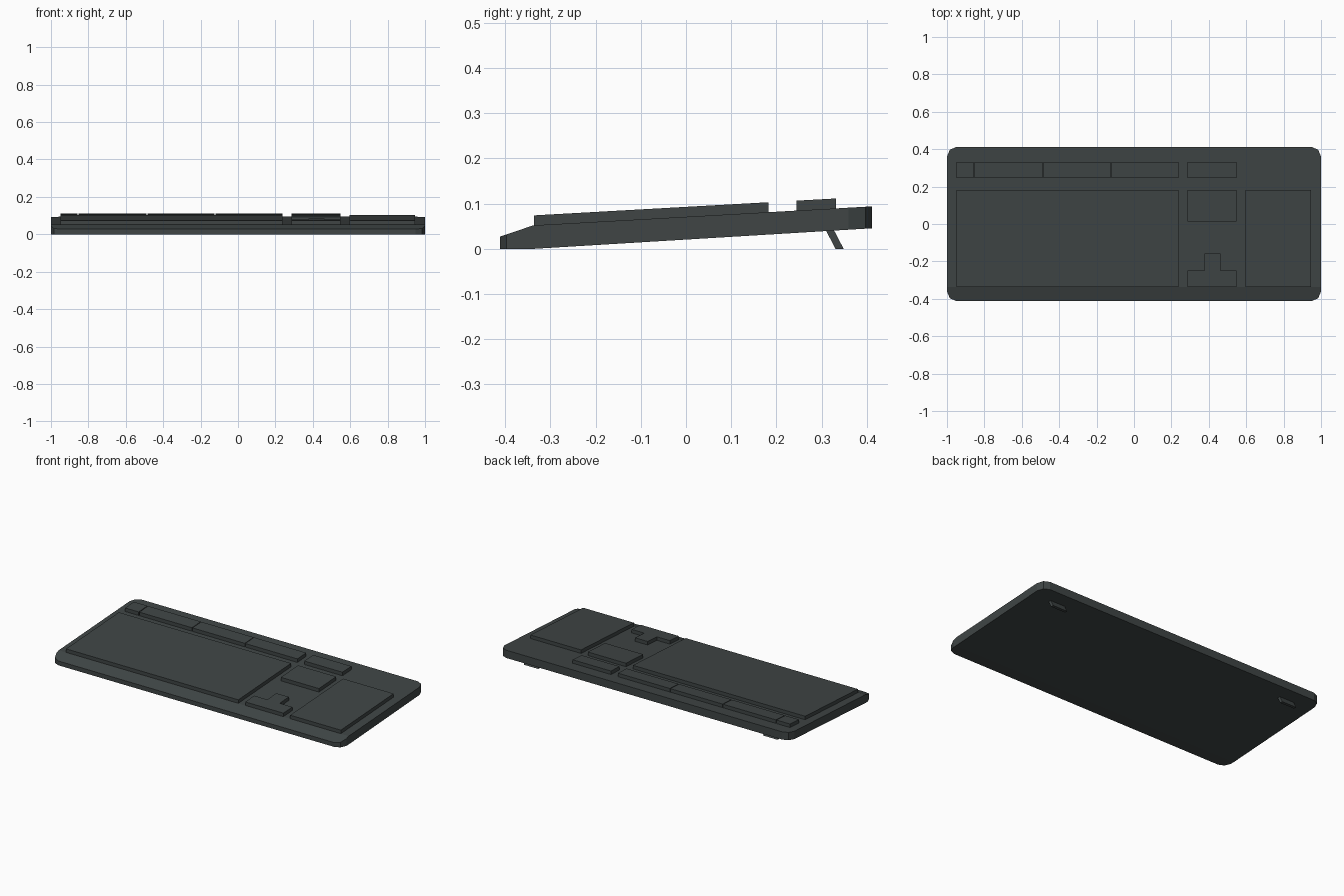
import bpy, bmesh

if "Cube" in bpy.data.objects:
    bpy.data.objects.remove(bpy.data.objects["Cube"])

mat = bpy.data.materials.new("charcoal plastic")
mat.diffuse_color = (0.05, 0.06, 0.06, 1)
mat.use_nodes = True
mat.node_tree.nodes["Principled BSDF"].inputs["Base Color"].default_value = mat.diffuse_color
BEND = -0.338      # y where the front lip meets the sloped deck


def deck_z(y):
    if y < BEND:
        return 0.027 + (y + 0.412) / (BEND + 0.412) * 0.025
    return 0.052 + 0.056 * (y - BEND)


def base_z(y):
    return max(0.0, 0.0607 * (y - BEND))


def finish(bm, name):
    bmesh.ops.recalc_face_normals(bm, faces=bm.faces)
    me = bpy.data.meshes.new(name)
    bm.to_mesh(me)
    bm.free()
    me.materials.append(mat)
    ob = bpy.data.objects.new(name, me)
    bpy.context.collection.objects.link(ob)
    return ob


def polygon(bm, pts):
    return bm.faces.new([bm.verts.new((x, y, 0)) for x, y in pts])


# Case: rounded outline, extruded, cut at the bend, then sloped
corner = [(1, 0.36), (0.985, 0.397), (0.95, 0.412)]
quarter = corner + [(-x, y) for x, y in reversed(corner)]
outline = quarter + [(-x, -y) for x, y in quarter]
bm = bmesh.new()
face = polygon(bm, outline)
ext = bmesh.ops.extrude_face_region(bm, geom=[face])
for v in ext["geom"]:
    if isinstance(v, bmesh.types.BMVert):
        v.co.z = 1
bmesh.ops.bisect_plane(bm, geom=bm.verts[:] + bm.edges[:] + bm.faces[:],
                       plane_co=(0, BEND, 0), plane_no=(0, 1, 0))
for v in bm.verts:
    v.co.z = deck_z(v.co.y) if v.co.z > 0.5 else base_z(v.co.y)
finish(bm, "case")


# Key blocks: tapered plates that follow the slope of the deck
def key_block(name, pts, height=0.022, taper=0.007):
    bm = bmesh.new()
    face = polygon(bm, pts)
    outer = set(face.verts)
    bmesh.ops.inset_region(bm, faces=[face], thickness=taper,
                           use_even_offset=True, use_boundary=True)
    for v in bm.verts:
        edge = any(e.is_boundary for e in v.link_edges)
        v.co.z = deck_z(v.co.y) + (-0.0005 if edge else height)
    finish(bm, name)


def rect(x0, x1, y0, y1):
    return [(x0, y0), (x1, y0), (x1, y1), (x0, y1)]


key_block("main_keys", rect(-0.95, 0.238, -0.337, 0.183))
key_block("number_pad", rect(0.596, 0.945, -0.337, 0.183))
key_block("navigation_keys", rect(0.286, 0.549, 0.013, 0.183))
for name, x0, x1 in [("escape_key", -0.95, -0.857),
                     ("function_keys_left", -0.852, -0.489),
                     ("function_keys_middle", -0.485, -0.125),
                     ("function_keys_right", -0.121, 0.238),
                     ("system_keys", 0.286, 0.549)]:
    key_block(name, rect(x0, x1, 0.245, 0.332))
key_block("arrow_keys", [(0.286, -0.337), (0.549, -0.337), (0.549, -0.249),
                         (0.462, -0.249), (0.462, -0.159), (0.376, -0.159),
                         (0.376, -0.249), (0.286, -0.249)])

# Fold-out feet under the back edge
side = [(0.308, 0.044), (0.331, 0), (0.349, 0), (0.326, 0.044)]
for name, x in [("left_foot", -0.825), ("right_foot", 0.825)]:
    bm = bmesh.new()
    a = [bm.verts.new((x - 0.05, y, z)) for y, z in side]
    b = [bm.verts.new((x + 0.05, y, z)) for y, z in side]
    bm.faces.new(a)
    bm.faces.new(b)
    for i in range(4):
        j = (i + 1) % 4
        bm.faces.new((a[i], a[j], b[j], b[i]))
    finish(bm, name)
